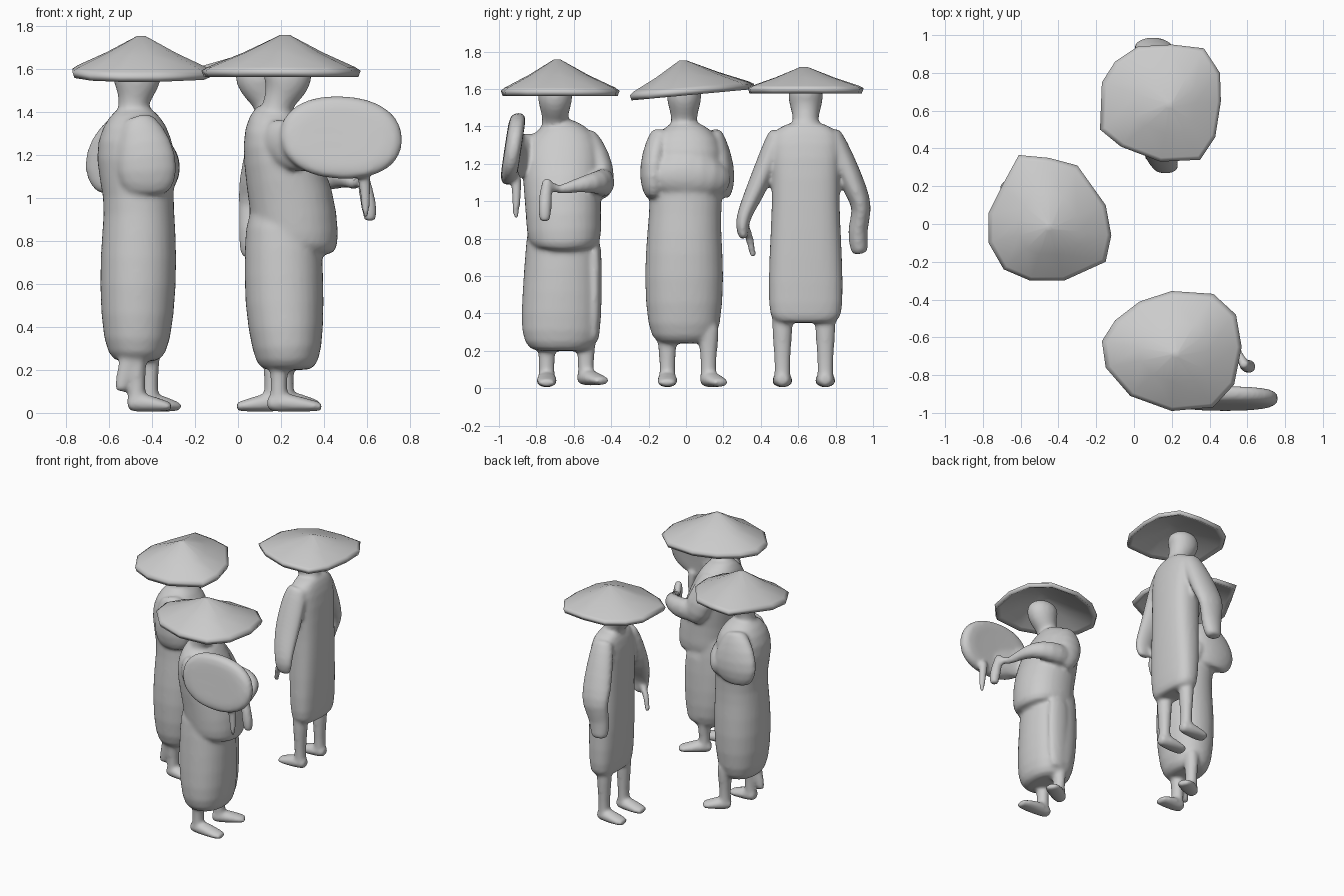
import bpy, bmesh
from math import cos, sin, pi, radians
from mathutils import Vector


def finish(bm, name, subsurf=0):
    bmesh.ops.recalc_face_normals(bm, faces=bm.faces)
    mesh = bpy.data.meshes.new(name)
    bm.to_mesh(mesh)
    bm.free()
    ob = bpy.data.objects.new(name, mesh)
    bpy.context.collection.objects.link(ob)
    for p in mesh.polygons:
        p.use_smooth = True
    if subsurf:
        ob.modifiers.new("smooth", 'SUBSURF').levels = subsurf
        ob.modifiers["smooth"].render_levels = subsurf
    return ob


def skin(bm, rings):
    n = len(rings[0])
    for a, b in zip(rings, rings[1:]):
        for i in range(n):
            bm.faces.new((a[i], a[(i + 1) % n], b[(i + 1) % n], b[i]))
    bm.faces.new(rings[0])
    bm.faces.new(rings[-1])


def spow(v, p):
    return abs(v) ** p * (1 if v > 0 else -1)


def loft(name, rows, n=16, power=1.0):
    """Rows of (x, y, z, r_side, r_other): for upright paths r_side is along y, r_other along x."""
    pts = [Vector(r[:3]) for r in rows]
    d = pts[-1] - pts[0]
    ref = Vector((1, 0, 0)) if abs(d.z) > 0.6 * d.length else Vector((0, 0, 1))
    bm = bmesh.new()
    rings = []
    last = len(rows) - 1
    for i, row in enumerate(rows):
        t = (pts[min(i + 1, last)] - pts[max(i - 1, 0)]).normalized()
        s = t.cross(ref).normalized()
        u = s.cross(t)
        ra, rb = row[3], row[4] if len(row) > 4 else row[3]
        scales = [0.55, 1] if i == 0 else [1, 0.55] if i == last else [1]
        for k in scales:
            angles = [2 * pi * j / n for j in range(n)]
            rings.append([bm.verts.new(pts[i] + k * (s * spow(cos(a), power) * ra
                                                     + u * spow(sin(a), power) * rb)) for a in angles])
    skin(bm, rings)
    return finish(bm, name, 1)


def merge_figure(prefix):
    """Fuse all body parts of one figure into a single soft sculpted surface."""
    bpy.ops.object.select_all(action='DESELECT')
    parts = [o for o in bpy.data.objects if o.name.startswith(prefix) and not o.name.endswith("_hat")]
    for o in parts:
        o.select_set(True)
    bpy.context.view_layer.objects.active = parts[0]
    bpy.ops.object.convert(target='MESH')
    bpy.ops.object.join()
    body = bpy.context.view_layer.objects.active
    body.name = prefix + "_robed_body"
    m = body.modifiers.new("fuse", 'REMESH')
    m.mode, m.voxel_size, m.use_smooth_shade = 'VOXEL', 0.012, True
    m = body.modifiers.new("soften", 'SMOOTH')
    m.factor, m.iterations = 0.5, 8


def hat(name, apex, rim, rim_z, slope=0):
    """Straw cone with an uneven rim outline and a hollow underside."""
    bm = bmesh.new()
    ax, ay, az = apex
    rings = []
    # fraction toward rim, fraction of drop, extra z
    for f, h, e in ((.06, .02, 0), (.5, .50, 0), (.93, .90, 0), (1, 1, 0),
                    (.97, 1, -.028), (.88, .95, -.02), (.5, .62, -.02), (.1, .3, -.02)):
        ring = []
        for x, y in rim:
            z = rim_z + slope * (y - ay)
            ring.append(bm.verts.new((ax + (x - ax) * f, ay + (y - ay) * f,
                                      az + (z - az) * h + e)))
        rings.append(ring)
    skin(bm, rings)
    return finish(bm, name)


def leg(name, x, y, top, angle, length=.25, lift=0):
    """Bare shin plus a flat foot pointing along the angle."""
    loft(name + "_shin", [(x, y, top, .065, .06), (x, y, .2, .048, .042),
                          (x, y, .1, .042, .038), (x, y, .03 + lift, .05, .05)], 12)
    dx, dy = cos(radians(angle)), sin(radians(angle))
    rows = [(-.22, .042, .04, .035), (.1, .05, .055, .05), (.45, .038, .06, .034), (.8, .028, .05, .022)]
    loft(name + "_foot", [(x + dx * f * length, y + dy * f * length, z + lift, a, b)
                          for f, z, a, b in rows], 12)


def head(name, x, y, lean):
    loft(name, [(x, y, 1.36, .085, .085), (x + lean * .2, y, 1.43, .065, .065),
                (x + lean * .7, y, 1.49, .08, .09), (x + lean, y, 1.54, .095, .115),
                (x + lean, y, 1.60, .095, .12), (x + lean, y, 1.64, .06, .07)])


# First figure: front right, faces +x and carries a round tray
hat("first_hat", (.22, -.69, 1.76),
    [(.57, -.65), (.54, -.48), (.42, -.37), (.2, -.355), (.03, -.41), (-.1, -.51), (-.17, -.62),
     (-.15, -.76), (-.02, -.91), (.2, -.99), (.42, -.97), (.53, -.85)], 1.59)
head("first_head", .17, -.70, .06)
loft("first_skirt", [(.23, -.67, .20, .17, .13), (.23, -.67, .28, .22, .165),
                     (.215, -.665, .5, .215, .19), (.21, -.66, .78, .2, .185),
                     (.21, -.66, .95, .18, .17)], power=.9)
loft("first_tunic", [(.26, -.65, .76, .19, .205), (.27, -.65, .82, .205, .205),
                     (.25, -.66, 1.0, .205, .205), (.19, -.66, 1.2, .225, .175),
                     (.16, -.67, 1.34, .2, .14), (.17, -.69, 1.42, .09, .09)], power=.9)
loft("first_skirt_panel", [(.26, -.49, .78, .04, .09), (.27, -.485, .5, .04, .09),
                           (.26, -.50, .25, .04, .08)], 12)
loft("first_upper_sleeve", [(.16, -.54, 1.36, .06, .07), (.18, -.47, 1.24, .07, .10),
                            (.23, -.44, 1.1, .07, .10), (.26, -.45, 1.03, .04, .06)])
loft("first_forearm", [(.25, -.44, 1.1, .06, .08), (.38, -.44, 1.10, .065, .075),
                       (.48, -.50, 1.1, .055, .055), (.52, -.60, 1.08, .035, .035),
                       (.55, -.68, 1.06, .025, .025)])
loft("first_cup_string", [(.54, -.67, 1.06, .025), (.57, -.72, 1.08, .027), (.6, -.76, 1.08, .025)], 10)
loft("first_hanging_cup", [(.58, -.74, 1.12, .027), (.59, -.75, 1.05, .035),
                           (.61, -.755, .96, .04), (.615, -.755, .89, .03)], 12)
loft("first_tray_arm", [(.15, -.79, 1.29, .06, .09), (.2, -.87, 1.25, .065, .115),
                        (.34, -.92, 1.22, .055, .115), (.5, -.93, 1.22, .045, .09)])
loft("first_tray_string", [(.58, -.91, 1.14, .035), (.59, -.905, 1.05, .028), (.595, -.91, .91, .018)], 10)
bm = bmesh.new()
tray_rings = []
for k, y in ((.5, -.97), (.92, -.97), (1, -.925), (.92, -.875), (.5, -.885)):
    ring = []
    for i in range(24):
        c, s = spow(cos(2 * pi * i / 24), .9), spow(sin(2 * pi * i / 24), .9)
        ring.append(bm.verts.new((.48 + .295 * k * c, y + .03 * k * s, 1.28 + .2 * k * s - .01 * k * c)))
    tray_rings.append(ring)
skin(bm, tray_rings)
finish(bm, "first_tray", 1)
leg("first_left_leg", .19, -.745, .3, 0, .25)
leg("first_right_leg", .22, -.535, .3, 32, .22, .01)
merge_figure("first")

# Second figure: left, faces +x with arms folded
hat("second_hat", (-.45, -.02, 1.755),
    [(-.12, -.06), (-.15, .1), (-.3, .31), (-.45, .35), (-.61, .365), (-.7, .2), (-.77, .06),
     (-.77, -.1), (-.69, -.24), (-.55, -.3), (-.37, -.3), (-.15, -.2)], 1.592, .09)
head("second_head", -.49, -.01, .02)
loft("second_robe", [(-.47, -.01, .24, .15, .11), (-.47, -.01, .31, .2, .16),
                     (-.465, -.01, .6, .22, .185), (-.46, -.01, .85, .2, .175),
                     (-.46, 0, 1.0, .195, .16), (-.48, 0, 1.2, .21, .195),
                     (-.48, 0, 1.34, .195, .155), (-.48, 0, 1.42, .08, .08)], power=.9)
loft("second_left_sleeve", [(-.51, .135, 1.37, .06, .08), (-.54, .18, 1.25, .065, .16),
                            (-.55, .20, 1.12, .07, .18), (-.55, .19, 1.02, .05, .12)])
loft("second_right_sleeve", [(-.47, -.13, 1.37, .06, .08), (-.43, -.17, 1.25, .07, .13),
                             (-.42, -.18, 1.12, .075, .15), (-.42, -.17, 1.02, .05, .11)])
loft("second_folded_forearms", [(-.42, -.17, 1.12, .08, .08), (-.37, -.11, 1.14, .1, .12),
                                (-.36, 0, 1.15, .1, .14), (-.38, .12, 1.13, .1, .12),
                                (-.45, .2, 1.1, .08, .08)])
leg("second_left_leg", -.41, .12, .34, 28, .19)
leg("second_right_leg", -.47, -.10, .34, 0, .2)
loft("second_robe_tail", [(-.47, -.11, .32, .05, .07), (-.51, -.11, .21, .035, .055),
                          (-.55, -.11, .10, .028, .03)], 10)
merge_figure("second")

# Third figure: rear right, faces -x with arms hanging
hat("third_hat", (.19, .63, 1.72),
    [(.46, .65), (.455, .8), (.37, .93), (.2, .95), (.02, .94), (-.1, .86), (-.17, .75),
     (-.18, .5), (-.07, .41), (.14, .33), (.35, .34), (.43, .46)], 1.605)
head("third_head", .16, .64, -.06)
loft("third_robe", [(.175, .64, .35, .18, .085), (.175, .64, .42, .205, .10), (.17, .64, .7, .2, .115),
                    (.17, .64, 1.0, .18, .12), (.165, .64, 1.25, .19, .12),
                    (.16, .64, 1.37, .195, .095), (.16, .64, 1.42, .09, .07)], power=.75)
loft("third_left_arm", [(.15, .50, 1.37, .06, .08), (.14, .44, 1.22, .06, .10),
                        (.14, .37, 1.05, .055, .095), (.16, .32, .95, .042, .075),
                        (.17, .295, .87, .038, .07), (.17, .31, .8, .025, .05)])
loft("third_left_string", [(.16, .31, .88, .027), (.09, .34, .81, .024), (.07, .36, .70, .02)], 10)
loft("third_right_arm", [(.15, .77, 1.37, .06, .08), (.13, .84, 1.22, .065, .10),
                         (.11, .91, 1.05, .065, .115), (.10, .95, .96, .05, .10),
                         (.08, .91, .85, .055, .08), (.07, .93, .72, .05, .065)])
leg("third_left_leg", .16, .515, .42, 180, .21)
leg("third_right_leg", .16, .745, .42, 180, .21)
merge_figure("third")
